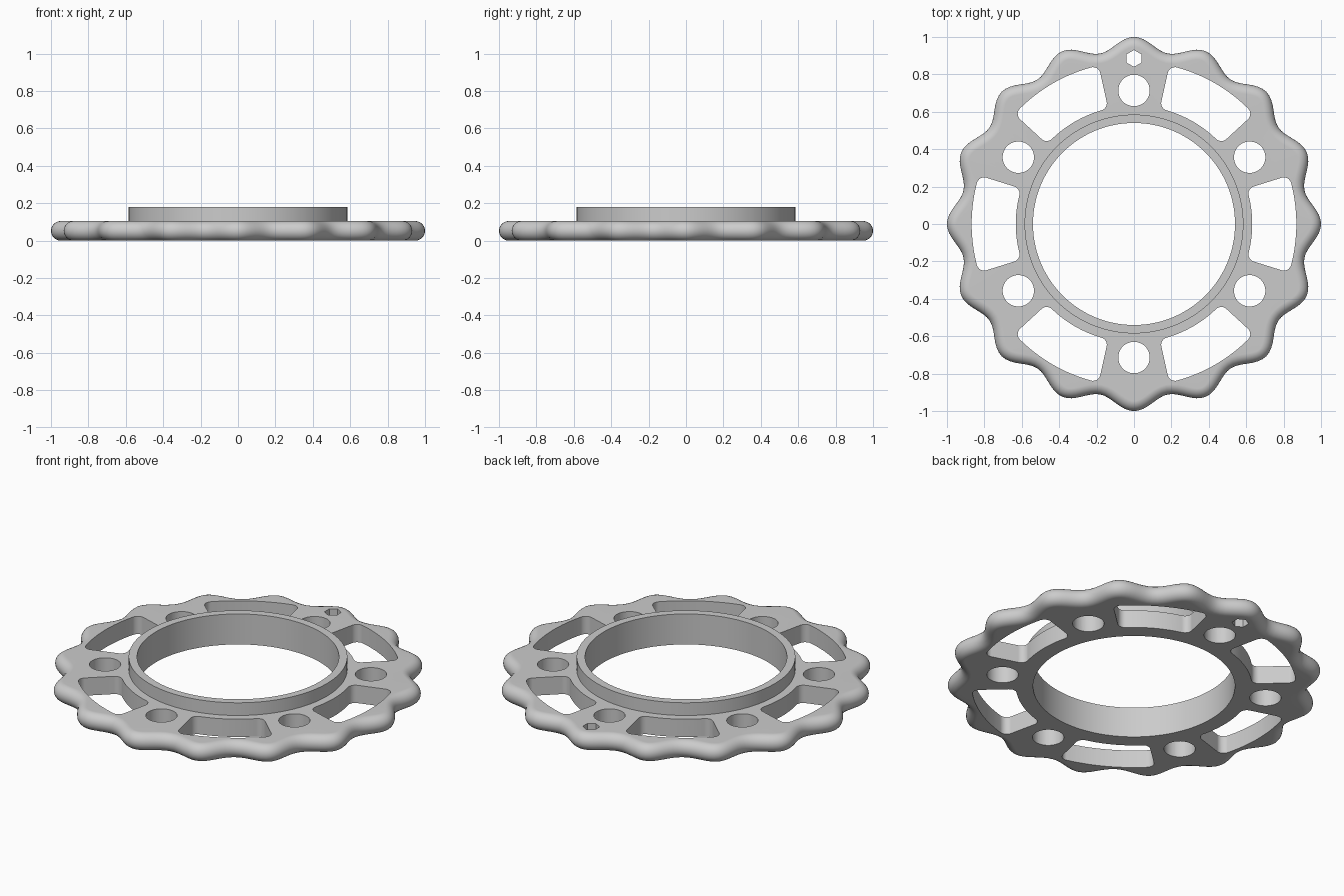
import bpy, bmesh, math
from math import sin, cos, pi, radians
from mathutils import Vector

if "Cube" in bpy.data.objects:
    bpy.data.objects.remove(bpy.data.objects["Cube"])

PLATE = 0.105          # plate thickness
RING_TOP = 0.18        # top of the raised collar
BORE, COLLAR = 0.54, 0.585
LOBES, STEPS = 16, 16  # scallops and segments per scallop

grey = bpy.data.materials.new("plain grey")
grey.use_nodes = True
grey.diffuse_color = (0.6, 0.6, 0.6, 1)
grey.node_tree.nodes["Principled BSDF"].inputs["Base Color"].default_value = (0.6, 0.6, 0.6, 1)


def mesh_object(name, bm):
    bmesh.ops.recalc_face_normals(bm, faces=bm.faces[:])
    mesh = bpy.data.meshes.new(name)
    bm.to_mesh(mesh)
    bm.free()
    mesh.materials.append(grey)
    obj = bpy.data.objects.new(name, mesh)
    bpy.context.collection.objects.link(obj)
    return obj


def scallop(a):
    r = 0.9645 + 0.0355 * cos(LOBES * a)
    return Vector((r * cos(a), r * sin(a), 0))


def section(a):
    """Cross-section of the wheel at angle a, with a full-round scalloped rim."""
    radial = Vector((cos(a), sin(a), 0))
    tangent = (scallop(a + 0.001) - scallop(a - 0.001)).normalized()
    normal = Vector((tangent.y, -tangent.x, 0))
    h = PLATE / 2
    core = scallop(a) - normal * h
    pts = [radial * r + Vector((0, 0, z)) for r, z in
           ((BORE, 0), (BORE, RING_TOP), (COLLAR, RING_TOP), (COLLAR, PLATE))]
    for i in range(13):
        t = pi / 2 - pi * i / 12
        pts.append(core + normal * h * cos(t) + Vector((0, 0, h + h * sin(t))))
    return pts


# Wheel: sections joined all the way round
bm = bmesh.new()
count = LOBES * STEPS
rows = [[bm.verts.new(p) for p in section(2 * pi * i / count)] for i in range(count)]
for i, row in enumerate(rows):
    nxt = rows[(i + 1) % count]
    for j in range(len(row)):
        k = (j + 1) % len(row)
        bm.faces.new((row[j], row[k], nxt[k], nxt[j]))
wheel = mesh_object("scalloped_wheel", bm)


def prism(bm, outline):
    """Upright cutter through the plate."""
    low = [bm.verts.new((x, y, -0.1)) for x, y in outline]
    high = [bm.verts.new((x, y, 0.3)) for x, y in outline]
    bm.faces.new(low[::-1])
    bm.faces.new(high)
    for i in range(len(low)):
        j = (i + 1) % len(low)
        bm.faces.new((low[i], low[j], high[j], high[i]))


def disc(dist, angle, radius, sides):
    cx, cy = dist * cos(angle), dist * sin(angle)
    return [(cx + radius * cos(angle + 2 * pi * i / sides),
             cy + radius * sin(angle + 2 * pi * i / sides)) for i in range(sides)]


def slot(mid, r_in=0.632, r_out=0.868, half=radians(17.4), fillet=0.04):
    """Arc-shaped slot with radial ends and rounded corners."""
    pts = []
    for r, sign, start in ((r_in + fillet, -1, pi), (r_in + fillet, 1, pi / 2),
                           (r_out - fillet, 1, 0), (r_out - fillet, -1, -pi / 2)):
        a = sign * (half - math.asin(fillet / r))
        turn = sign * half
        # corner arc runs between the radial end and the circular side
        end, side = turn + sign * pi / 2, a + (pi if r < 0.75 else 0)
        if sign * (side - end) < -pi:
            side += sign * 2 * pi
        while side - end > pi:
            side -= 2 * pi
        while side - end < -pi:
            side += 2 * pi
        arc = [side + (end - side) * i / 8 for i in range(9)]
        if (r < 0.75) == (sign < 0):
            arc.reverse()
        pts += [(r * cos(a) + fillet * cos(t), r * sin(a) + fillet * sin(t)) for t in arc]
        # sample the long curved sides
        if sign < 0 and r < 0.75:
            pts += [(r_in * cos(a * (1 - i / 8)), r_in * sin(a * (1 - i / 8))) for i in range(1, 16)]
        elif sign > 0 and r > 0.75:
            arc_pts = [(r_out * cos(a * (1 - i / 8)), r_out * sin(a * (1 - i / 8))) for i in range(1, 16)]
            pts += arc_pts
    c, s = cos(mid), sin(mid)
    return [(x * c - y * s, x * s + y * c) for x, y in pts]


# Slots, round holes and one hexagonal hole
bm = bmesh.new()
for i in range(6):
    prism(bm, slot(i * pi / 3))
    prism(bm, disc(0.714, pi / 6 + i * pi / 3, 0.084, 48))
prism(bm, disc(0.885, pi / 2, 0.045, 6))
cutter = mesh_object("hole_cutter", bm)
cutter.hide_render = True

bpy.ops.object.select_all(action='DESELECT')
wheel.select_set(True)
bpy.context.view_layer.objects.active = wheel
cut = wheel.modifiers.new("holes", 'BOOLEAN')
cut.object, cut.operation, cut.solver = cutter, 'DIFFERENCE', 'EXACT'
bpy.ops.object.modifier_apply(modifier=cut.name)
bpy.data.objects.remove(cutter)

bpy.ops.object.shade_smooth_by_angle(angle=radians(30))
weighted = wheel.modifiers.new("clean flats", 'WEIGHTED_NORMAL')
weighted.keep_sharp = True
